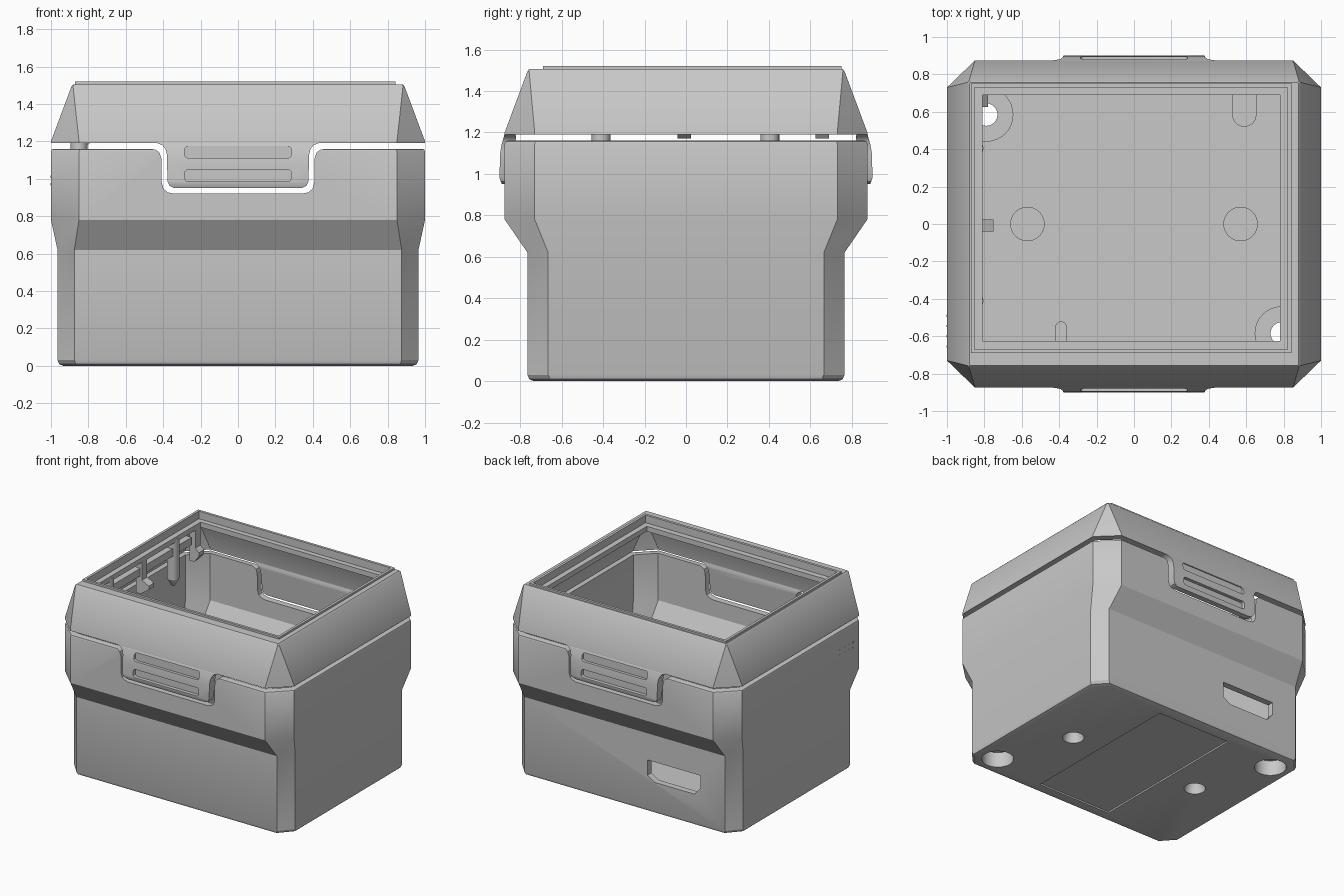
import bpy, bmesh, math
from mathutils import Vector

if "Cube" in bpy.data.objects:
    bpy.data.objects.remove(bpy.data.objects["Cube"])

grey = bpy.data.materials.new("light_grey_plastic")
grey.use_nodes = True
COLOUR = (0.58, 0.58, 0.58, 1)
grey.diffuse_color = COLOUR
grey.node_tree.nodes["Principled BSDF"].inputs["Base Color"].default_value = COLOUR


def finish(name, bm):
    bmesh.ops.recalc_face_normals(bm, faces=bm.faces)
    mesh = bpy.data.meshes.new(name)
    bm.to_mesh(mesh)
    bm.free()
    ob = bpy.data.objects.new(name, mesh)
    bpy.context.collection.objects.link(ob)
    mesh.materials.append(grey)
    return ob


def loft(name, rings):
    """Skin a stack of point rings and cap both ends."""
    bm = bmesh.new()
    rows = [[bm.verts.new(p) for p in r] for r in rings]
    n = len(rows[0])
    for a, b in zip(rows, rows[1:]):
        for i in range(n):
            j = (i + 1) % n
            bm.faces.new((a[i], a[j], b[j], b[i]))
    bm.faces.new(rows[0][::-1])
    bm.faces.new(rows[-1])
    return finish(name, bm)


def octagon(z, hx, hy, cx, cy):
    half = [(hx, -hy + cy), (hx, hy - cy), (hx - cx, hy), (-hx + cx, hy)]
    return [(x, y, z) for x, y in half + [(-x, -y) for x, y in half]]


def shell(name, rows):
    return loft(name, [octagon(*r) for r in rows])


def box(name, x, y, z):
    return loft(name, [[(x[0], y[0], h), (x[1], y[0], h), (x[1], y[1], h), (x[0], y[1], h)] for h in z])


def turned(name, x, y, profile, n=32):
    """Round part from (radius, z) pairs."""
    return loft(name, [[(x + r * math.cos(2 * math.pi * i / n), y + r * math.sin(2 * math.pi * i / n), z)
                        for i in range(n)] for r, z in profile])


def prism_y(name, pts, y0, y1):
    return loft(name, [[(x, y, z) for x, z in pts] for y in (y0, y1)])


def prism_x(name, pts, x0, x1):
    return loft(name, [[(x, y, z) for y, z in pts] for x in (x0, x1)])


def rounded(x0, x1, z0, z1, r, steps=5):
    pts = []
    for k, (cx, cz) in enumerate([(x1 - r, z1 - r), (x0 + r, z1 - r), (x0 + r, z0 + r), (x1 - r, z0 + r)]):
        for i in range(steps + 1):
            a = math.pi / 2 * (k + i / steps)
            pts.append((cx + r * math.cos(a), cz + r * math.sin(a)))
    return pts


def boolean(ob, tool, op="DIFFERENCE"):
    mod = ob.modifiers.new("bool", "BOOLEAN")
    mod.operation = op
    mod.solver = "EXACT"
    mod.object = tool
    bpy.context.view_layer.objects.active = ob
    bpy.ops.object.modifier_apply(modifier=mod.name)
    bpy.data.objects.remove(tool)


# Base: chamfered tub that widens near the top
base = shell("base_tub", [
    (0.0, 0.935, 0.735, 0.09, 0.10), (0.009, 0.956, 0.756, 0.09, 0.10),
    (0.03, 0.965, 0.765, 0.09, 0.10), (0.62, 0.965, 0.765, 0.09, 0.10),
    (0.78, 1.0, 0.875, 0.15, 0.145), (1.145, 1.0, 0.875, 0.15, 0.145),
    (1.156, 0.996, 0.871, 0.15, 0.145), (1.16, 0.985, 0.86, 0.15, 0.145)])
boolean(base, shell("cavity", [
    (0.08, 0.915, 0.715, 0.08, 0.09), (0.60, 0.915, 0.715, 0.08, 0.09),
    (0.79, 0.95, 0.825, 0.13, 0.125), (1.4, 0.95, 0.825, 0.13, 0.125)]))

# Screw bosses on the floor with countersunk holes below
for s in (-1, 1):
    x, y = 0.79 * s, -0.585 * s
    boolean(base, turned("boss", x, y, [(0.145, 0.05), (0.145, 0.2)]), "UNION")
    boolean(base, turned("sink", x, y, [(0.115, -0.1), (0.115, 0.12)]))
    boolean(base, turned("hole", x, y, [(0.06, 0.05), (0.06, 0.4)]))
    boolean(base, turned("stud", 0.57 * s, 0, [(0.092, 0.05), (0.092, 0.15)]), "UNION")
    boolean(base, turned("dimple", 0.57 * s, 0, [(0.08, -0.05), (0.075, 0.03), (0.045, 0.1)]))

# Underside label recess, rear cable slot and latch notches
boolean(base, box("recess", (-0.32, 0.32), (-0.67, 0.67), (-0.1, 0.012)))
boolean(base, prism_y("slot", [(-0.2, 0.41), (-0.66, 0.41), (-0.66, 0.31), (-0.61, 0.25),
                               (-0.26, 0.25), (-0.2, 0.29)], 0.6, 1.0))
half = [(0.34, 0.92), (0.375, 0.927), (0.398, 0.945), (0.408, 0.98), (0.41, 1.11),
        (0.42, 1.14), (0.44, 1.155), (0.47, 1.161), (0.47, 1.3)]
boolean(base, prism_y("notch", half + [(-x, z) for x, z in half[::-1]], -1.2, 1.2))

# Posts standing against the inner front and rear walls
for name, x, y, r, wall in (("rear_post", 0.59, 0.585, 0.065, 0.74), ("front_post", -0.39, -0.55, 0.03, -0.74)):
    s = 1 if wall > 0 else -1
    arc = [(x + r * math.cos(math.pi * i / 12), y - s * r * math.sin(math.pi * i / 12)) for i in range(13)]
    pts = arc + [(x - r, wall), (x + r, wall)]
    loft(name, [[(px, py, z) for px, py in pts] for z in (0.07, 0.3)])

# Lid: tapered frame with a raised lip and a stepped opening
lid = shell("lid_frame", [
    (1.19, 1.0, 0.875, 0.15, 0.145), (1.2, 1.0, 0.875, 0.15, 0.145),
    (1.495, 0.89, 0.765, 0.008, 0.008), (1.505, 0.88, 0.757, 0.006, 0.006)])
boolean(lid, shell("lid_cavity", [
    (1.1, 0.95, 0.825, 0.13, 0.125), (1.2, 0.95, 0.825, 0.13, 0.125),
    (1.42, 0.865, 0.74, 0.01, 0.01)]))
boolean(lid, box("lip", (-0.872, 0.842), (-0.69, 0.75), (1.47, 1.52)), "UNION")
boolean(lid, box("seat", (-0.852, 0.822), (-0.67, 0.73), (1.46, 1.7)))
boolean(lid, box("opening", (-0.81, 0.78), (-0.625, 0.69), (1.3, 1.7)))

# Latch tabs, front and rear, each with two finger slots
half = [(0.34, 0.95), (0.365, 0.962), (0.377, 0.985), (0.38, 1.13), (0.388, 1.16), (0.405, 1.18),
        (0.43, 1.19), (0.43, 1.23)]
for name, s in (("front_latch_tab", -1), ("rear_latch_tab", 1)):
    tab = prism_x(name, [(s * y, z) for y, z in (
        (0.83, 1.22), (0.862, 1.22), (0.876, 1.19), (0.89, 1.14), (0.897, 1.1),
        (0.9, 0.98), (0.885, 0.94), (0.845, 0.94), (0.82, 1.18))], -0.5, 0.5)
    boolean(tab, prism_y("outline", half + [(-x, z) for x, z in half[::-1]], -1.2, 1.2), "INTERSECT")
    for z in (0.985, 1.11):
        boolean(tab, prism_y("finger_slot", rounded(-0.285, 0.285, z, z + 0.064, 0.02), s * 0.872, s * 1.1))

# Locating pins and snap clips under the lid, on its -x side
for name, y in (("front_pin", -0.41), ("rear_pin", 0.405)):
    turned(name, -0.85, y, [(0.012, 1.06), (0.045, 1.12), (0.045, 1.44)], 24)
box("clip_rail", (-0.9, -0.825), (-0.6, 0.6), (1.31, 1.37))
for name, y, reach in (("middle_clip", 0.0, -0.75), ("rear_clip", 0.665, -0.78)):
    prism = [(-0.86, 1.43), (-0.81, 1.43), (-0.81, 1.28), (reach, 1.25), (reach, 1.22), (-0.82, 1.17), (-0.86, 1.17)]
    prism_y(name, prism, y - 0.04, y + 0.025)

# Small perforation marks on the -x wall
for row in range(2):
    for i in range(4):
        y, z = -0.49 - 0.055 * i, 0.97 + 0.04 * row
        box("vent_mark", (-1.002, -0.99), (y - 0.006, y + 0.006), (z - 0.006, z + 0.006))

# Smooth the curves and keep the edges crisp
bpy.ops.object.select_all(action="DESELECT")
for ob in bpy.context.collection.objects:
    if ob.type == "MESH":
        ob.select_set(True)
        bpy.context.view_layer.objects.active = ob
bpy.ops.object.shade_smooth_by_angle(angle=math.radians(28))
